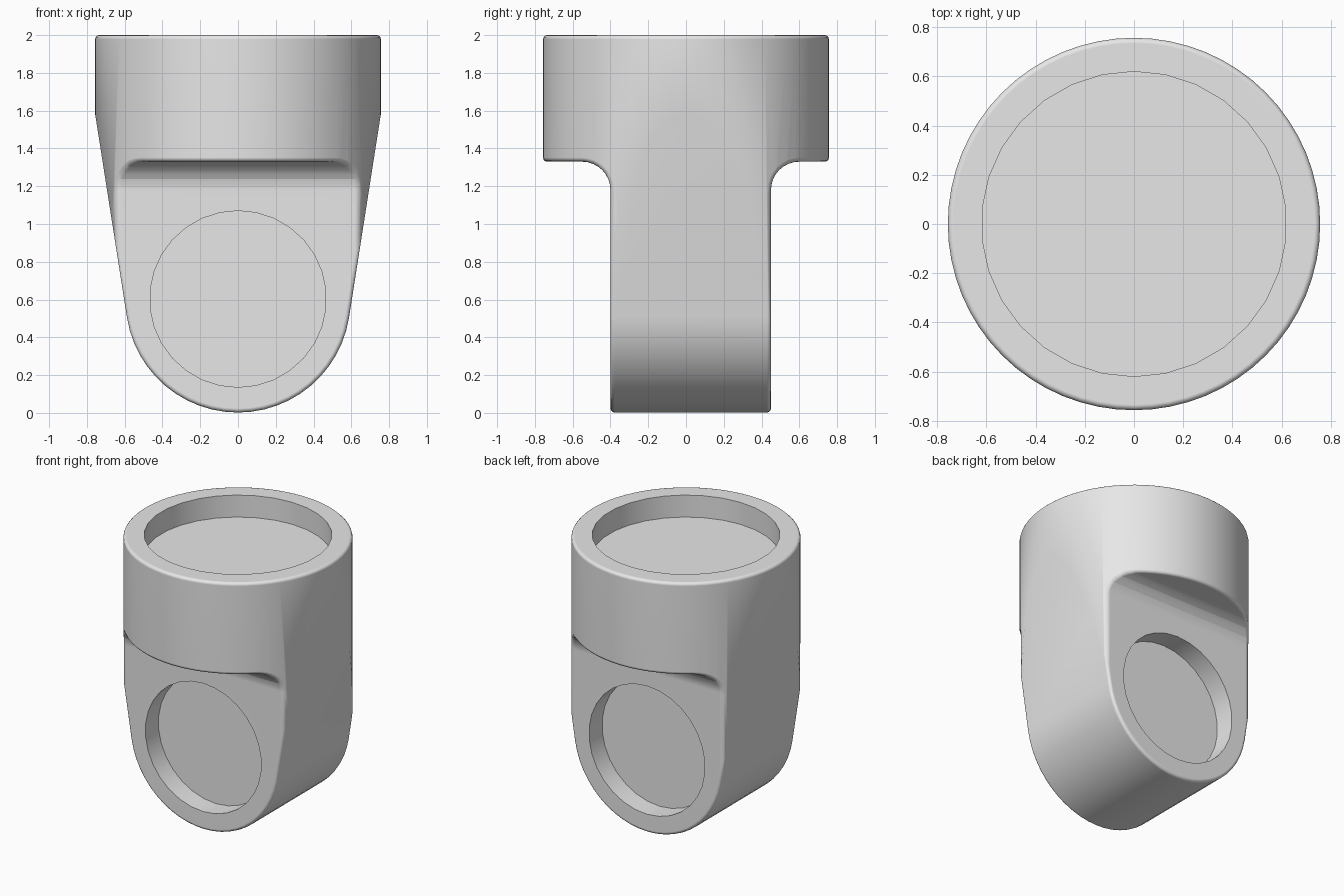
import bpy, bmesh, math
from mathutils import Matrix, Vector

if "Cube" in bpy.data.objects:
    bpy.data.objects.remove(bpy.data.objects["Cube"], do_unlink=True)

RADIUS = 0.757


def add_object(name, bm):
    bmesh.ops.recalc_face_normals(bm, faces=bm.faces[:])
    mesh = bpy.data.meshes.new(name)
    bm.to_mesh(mesh)
    bm.free()
    obj = bpy.data.objects.new(name, mesh)
    bpy.context.collection.objects.link(obj)
    return obj


def cylinder(name, radius, depth, sides, centre, turn=0.0):
    bm = bmesh.new()
    matrix = Matrix.Translation(centre) @ Matrix.Rotation(turn, 4, 'X')
    bmesh.ops.create_cone(bm, cap_ends=True, segments=sides, radius1=radius,
                          radius2=radius, depth=depth, matrix=matrix)
    return add_object(name, bm)


def prism(name, points, along):
    """Extrude a closed profile symmetrically by the vector along."""
    bm = bmesh.new()
    face = bm.faces.new([bm.verts.new(Vector(p) - along / 2) for p in points])
    result = bmesh.ops.extrude_face_region(bm, geom=[face])
    moved = [v for v in result["geom"] if isinstance(v, bmesh.types.BMVert)]
    bmesh.ops.translate(bm, verts=moved, vec=along)
    return add_object(name, bm)


def arc(cx, cy, radius, start, end, steps):
    angles = [math.radians(start + (end - start) * i / steps) for i in range(steps + 1)]
    return [(cx + radius * math.cos(a), cy + radius * math.sin(a)) for a in angles]


def apply(obj, modifier):
    bpy.ops.object.select_all(action='DESELECT')
    obj.select_set(True)
    bpy.context.view_layer.objects.active = obj
    bpy.ops.object.modifier_apply(modifier=modifier.name)


def boolean(obj, cutter, operation):
    mod = obj.modifiers.new("cut", 'BOOLEAN')
    mod.operation = operation
    mod.solver = 'EXACT'
    mod.object = cutter
    apply(obj, mod)
    bpy.data.objects.remove(cutter, do_unlink=True)


# Round stock for the collar and the tongue
body = cylinder("socket_body", RADIUS, 2.4, 64, (0, 0, 0.8))

# Front outline: rounded foot and sides that flare up into the collar
outline = [(0.853, 2.2)] + arc(0, 0.597, 0.595, -9, -171, 24) + [(-0.853, 2.2)]
boolean(body, prism("front_outline", [(x, 0, z) for x, z in outline],
                    Vector((0, 3, 0))), 'INTERSECT')

# Side outline: wide collar filleted into the thinner tongue
side = [(-1, 2.3), (-1, 1.33)] + arc(-0.55, 1.18, 0.15, 90, 0, 8) + [(-0.4, -0.3)]
side += [(0.45, -0.3)] + arc(0.60, 1.18, 0.15, 180, 90, 8) + [(1, 1.33), (1, 2.3)]
boolean(body, prism("side_outline", [(0, y, z) for y, z in side],
                    Vector((3, 0, 0))), 'INTERSECT')

# Softened outer edges
bevel = body.modifiers.new("soft_edges", 'BEVEL')
bevel.width = 0.022
bevel.segments = 3
bevel.limit_method = 'ANGLE'
bevel.angle_limit = math.radians(42)
bevel.use_clamp_overlap = False
apply(body, bevel)

# Shallow round pockets in the top, front and back
boolean(body, cylinder("top_pocket", 0.62, 0.4, 30, (0, 0, 2.04)), 'DIFFERENCE')
for name, y in (("front_pocket", -0.45), ("back_pocket", 0.5)):
    cutter = cylinder(name, 0.467, 0.4, 30, (0, y, 0.603), math.pi / 2)
    boolean(body, cutter, 'DIFFERENCE')

# Colour and shading
grey = bpy.data.materials.new("light_grey")
grey.use_nodes = True
colour = (0.8, 0.8, 0.8, 1)
grey.diffuse_color = colour
grey.node_tree.nodes["Principled BSDF"].inputs["Base Color"].default_value = colour
body.data.materials.clear()
body.data.materials.append(grey)
for poly in body.data.polygons:
    poly.material_index = 0

bpy.ops.object.select_all(action='DESELECT')
body.select_set(True)
bpy.context.view_layer.objects.active = body
bpy.ops.object.shade_smooth_by_angle(angle=math.radians(35))
normals = body.modifiers.new("face_weighted_normals", 'WEIGHTED_NORMAL')
normals.keep_sharp = True
